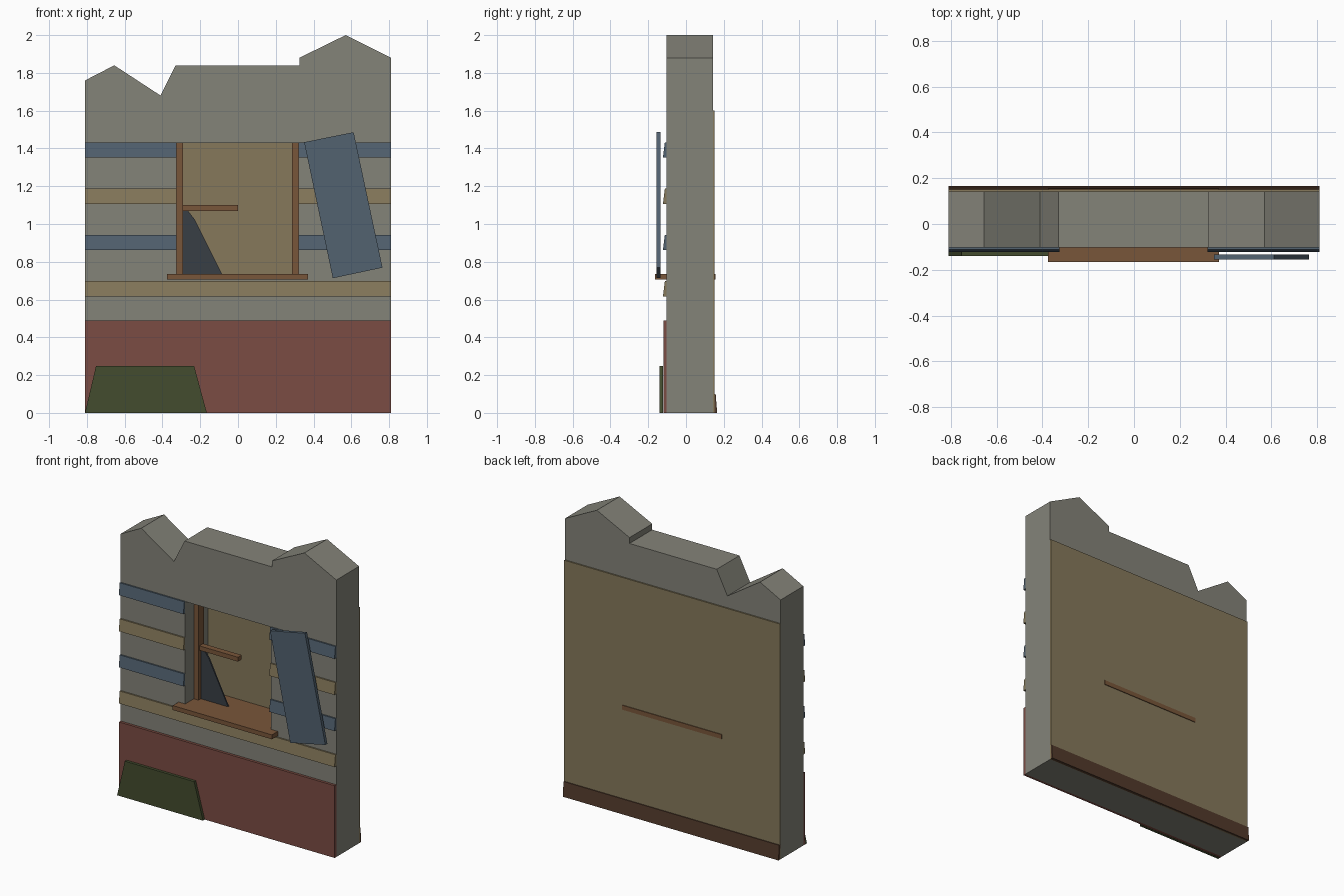
import bpy, bmesh

if "Cube" in bpy.data.objects:
    bpy.data.objects.remove(bpy.data.objects["Cube"])


def material(name, r, g, b):
    m = bpy.data.materials.new(name)
    m.diffuse_color = [((c / 255 + 0.055) / 1.055) ** 2.4 for c in (r, g, b)] + [1]
    m.use_nodes = True
    m.node_tree.nodes["Principled BSDF"].inputs["Base Color"].default_value = m.diffuse_color
    return m


STONE = material("grey concrete", 132, 131, 121)
TAN = material("tan plaster", 134, 121, 91)
BLUE = material("slate blue paint", 82, 98, 112)
RED = material("brick red paint", 123, 76, 67)
GREEN = material("moss green", 67, 76, 46)
WOOD = material("brown wood", 121, 86, 58)
DARK_WOOD = material("dark wood", 82, 58, 43)
GLASS = material("dark glass", 57, 62, 69)


def prism(name, pts, a, b, mat, along="y"):
    """Extrude an (x, z) outline along y, or a (y, z) outline along x."""
    place = (lambda p, t: (p[0], t, p[1])) if along == "y" else (lambda p, t: (t, p[0], p[1]))
    bm = bmesh.new()
    front = [bm.verts.new(place(p, a)) for p in pts]
    back = [bm.verts.new(place(p, b)) for p in pts]
    bm.faces.new(front)
    bm.faces.new(back[::-1])
    for i in range(len(pts)):
        j = (i + 1) % len(pts)
        bm.faces.new((front[i], back[i], back[j], front[j]))
    bmesh.ops.recalc_face_normals(bm, faces=bm.faces)
    me = bpy.data.meshes.new(name)
    bm.to_mesh(me)
    bm.free()
    me.materials.append(mat)
    ob = bpy.data.objects.new(name, me)
    bpy.context.collection.objects.link(ob)
    return ob


def box(name, x0, x1, y0, y1, z0, z1, mat):
    return prism(name, [(x0, z0), (x1, z0), (x1, z1), (x0, z1)], y0, y1, mat)


W = 0.81              # half width of the wall
FRONT, BACK = -0.102, 0.142
WX0, WX1, WZ0, WZ1 = -0.325, 0.32, 0.725, 1.43   # window opening

# Broken wall with a window opening
wall = prism("wall", [(-W, 0), (W, 0), (W, 1.88), (0.57, 2.0), (0.325, 1.88), (0.325, 1.84),
                      (-0.33, 1.84), (-0.41, 1.68), (-0.655, 1.84), (-W, 1.76)],
             FRONT, BACK, STONE)
cutter = box("window_cutter", WX0, WX1, -0.5, 0.5, WZ0, WZ1, STONE)
cutter.hide_render = True
mod = wall.modifiers.new("window", "BOOLEAN")
mod.operation, mod.solver, mod.object = "DIFFERENCE", "EXACT", cutter
bpy.context.view_layer.objects.active = wall
bpy.ops.object.modifier_apply(modifier=mod.name)
bpy.data.objects.remove(cutter)

# Inner side: plaster sheet and tapered baseboard
box("plaster_back", -W, W, BACK, 0.151, 0, 1.6, TAN)
prism("baseboard", [(0.145, 0), (0.165, 0), (0.157, 0.1), (0.145, 0.1)], -W, W, DARK_WOOD, "x")

# Sloping siding boards, split by the window
for i, mat in enumerate((TAN, BLUE, TAN, BLUE)):
    z = 0.617 + 0.245 * i
    outline = [(FRONT, z), (-0.122, z), (-0.112, z + 0.08), (FRONT, z + 0.08)]
    spans = [(-W, W)] if i == 0 else [(-W, WX0), (WX1, W)]
    for a, b in spans:
        prism("siding_board", outline, a, b, mat, "x")

# Painted lower band and leaning green panel
box("lower_band", -W, W, -0.12, FRONT, 0, 0.49, RED)
prism("green_panel", [(-W, 0), (-0.165, 0), (-0.232, 0.247), (-0.752, 0.247)], -0.14, -0.121, GREEN)

# Window sill, jambs, snapped crossbar and glass shard
box("window_sill", -0.375, 0.37, -0.165, 0.156, 0.705, 0.735, WOOD)
box("left_jamb", WX0, WX0 + 0.035, -0.01, 0.05, 0.735, WZ1, WOOD)
box("right_jamb", WX1 - 0.035, WX1, -0.01, 0.05, 0.735, WZ1, WOOD)
box("broken_crossbar", WX0 + 0.035, 0, 0.0, 0.04, 1.07, 1.1, WOOD)
prism("glass_shard", [(-0.29, 0.735), (-0.085, 0.735), (-0.23, 1.025), (-0.265, 1.07), (-0.29, 1.07)],
      0.015, 0.025, GLASS)

# Hanging shutter
prism("shutter", [(0.35, 1.433), (0.502, 0.713), (0.765, 0.769), (0.612, 1.486)], -0.156, -0.134, BLUE)
